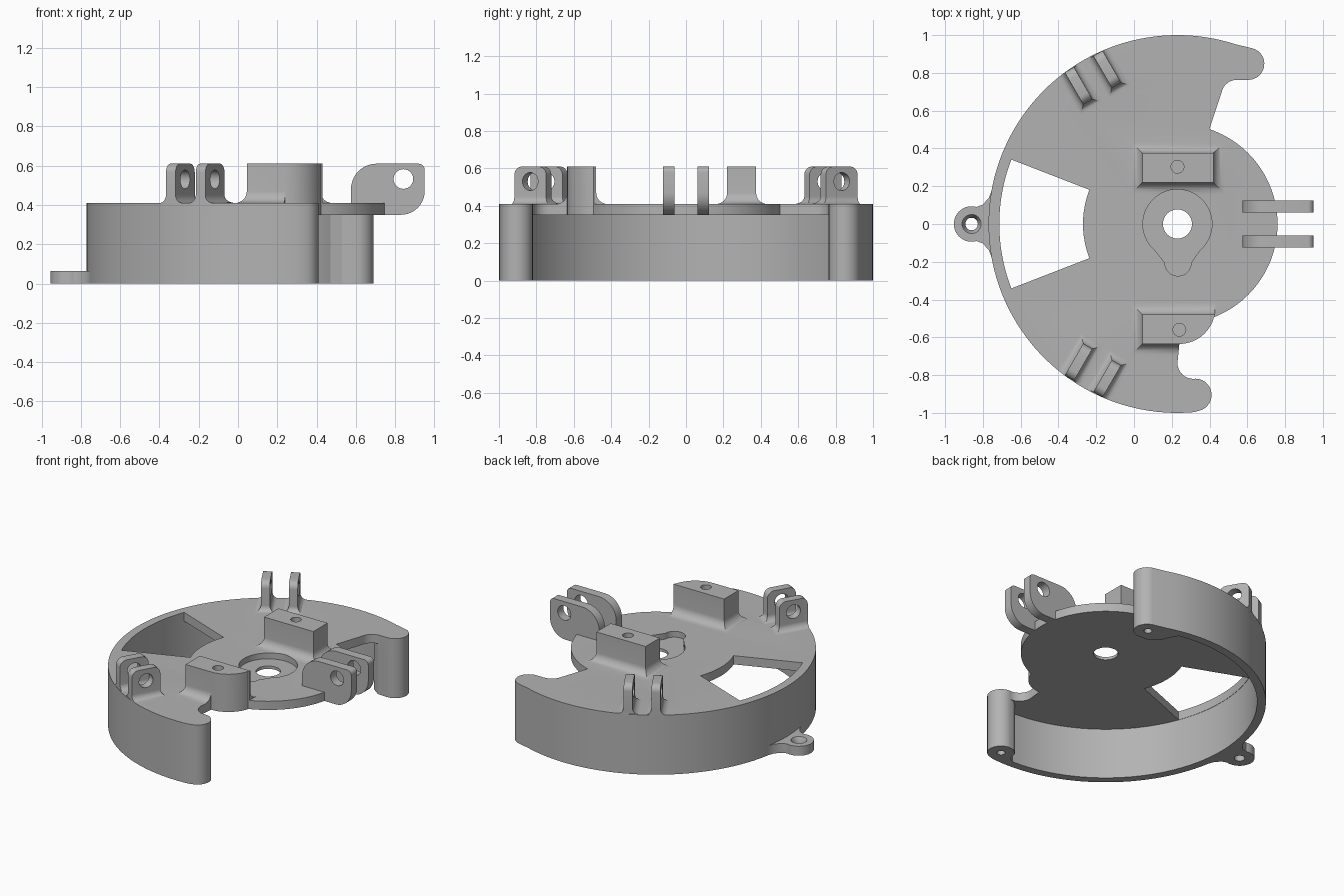
import bpy, bmesh
from math import sin, cos, radians, pi
from mathutils import Matrix, Vector

cube = bpy.data.objects.get("Cube")
if cube:
    bpy.data.objects.remove(cube)

grey = bpy.data.materials.new("plain grey")
grey.use_nodes = True
GREY = (0.45, 0.45, 0.45, 1)
grey.diffuse_color = GREY
grey.node_tree.nodes["Principled BSDF"].inputs["Base Color"].default_value = GREY

HUB = 0.23               # x of the disc centre
BASE, DECK, TOP = 0.35, 0.41, 0.61


def arc(cx, cy, r, a0, a1, n=10):
    steps = [radians(a0 + (a1 - a0) * i / n) for i in range(n + 1)]
    return [(cx + r * cos(a), cy + r * sin(a)) for a in steps]


def finish(name, bm, matrix=None):
    if matrix:
        bm.transform(matrix)
    bmesh.ops.recalc_face_normals(bm, faces=bm.faces[:])
    mesh = bpy.data.meshes.new(name)
    bm.to_mesh(mesh)
    bm.free()
    mesh.materials.append(grey)
    obj = bpy.data.objects.new(name, mesh)
    bpy.context.collection.objects.link(obj)
    return obj


def loft(name, rings, matrix=None, bevel=0):
    """Skin a stack of matching rings and cap both ends."""
    bm = bmesh.new()
    loops = [[bm.verts.new(p) for p in ring] for ring in rings]
    for lo, hi in zip(loops, loops[1:]):
        for i in range(len(lo)):
            j = (i + 1) % len(lo)
            bm.faces.new((lo[i], lo[j], hi[j], hi[i]))
    bm.faces.new(loops[0][::-1])
    cap = bm.faces.new(loops[-1])
    if bevel:            # round the two end edges of the top
        ends = [e for e in cap.edges if abs(e.verts[0].co.x - e.verts[1].co.x) < 1e-5]
        bmesh.ops.bevel(bm, geom=ends, offset=bevel, segments=6, profile=0.5, affect='EDGES')
    return finish(name, bm, matrix)


def prism(name, pts, z0, z1, matrix=None):
    return loft(name, [[(x, y, z) for x, y in pts] for z in (z0, z1)], matrix)


def cylinder(name, x, y, r, z0, z1, matrix=None, n=32):
    return prism(name, arc(x, y, r, 0, 360 - 360 / n, n - 1), z0, z1, matrix)


def flared_block(name, box, r, flare, matrix=None, bevel=0):
    """Block with a concave fillet at its foot; flare switches it per side."""
    x0, x1, y0, y1 = box
    rings = []
    heights = [(r, BASE + 0.02)]
    heights += [(r * (1 - sin(a)), DECK + r * (1 - cos(a))) for a in [i * pi / 16 for i in range(9)]]
    heights += [(0, TOP)]
    for d, z in heights:
        l, rt, f, b = [d * s for s in flare]
        rings.append([(x0 - l, y0 - f, z), (x1 + rt, y0 - f, z),
                      (x1 + rt, y1 + b, z), (x0 - l, y1 + b, z)])
    return loft(name, rings, matrix, bevel)


def combine(target, tool, operation):
    mod = target.modifiers.new("combine", 'BOOLEAN')
    mod.operation, mod.solver, mod.object = operation, 'EXACT', tool
    with bpy.context.temp_override(object=target, active_object=target):
        bpy.ops.object.modifier_apply(modifier=mod.name)
    bpy.data.objects.remove(tool)


# Shared outline pieces
upper_lobe = arc(0.605, 0.848, 0.085, -90, 75, 14)
rim = arc(HUB, 0, 1, 72, 275, 90)
lower_lobe = arc(0.325, -0.905, 0.086, -80, 90, 14)
outline = (arc(HUB, 0, 0.53, -67.8, 71.4, 48)
           + arc(0.545, 0.68, 0.083, 170, 90, 8)
           + upper_lobe + rim + lower_lobe
           + arc(0.315, -0.735, 0.085, 270, 180, 8)
           + arc(0.24, -0.445, 0.19, -90, -15, 10))

# Deck plate and hanging rim wall with thick ends
body = prism("housing", outline, BASE, DECK)
wall = prism("rim_wall", upper_lobe + rim + lower_lobe
             + [(0.29, -0.825), (0.25, -0.86), (0.235, -0.92)]
             + arc(HUB, 0, 0.945, 268, 79, 80)
             + [(0.44, 0.88), (0.47, 0.81), (0.53, 0.767)], 0, DECK)
combine(body, wall, 'UNION')

# Raised mounting blocks and paired rim lugs, trimmed to the outline
raised = [flared_block("rear_block", (0.045, 0.42, 0.22, 0.375), 0.06, (1, 1, 1, 1)),
          flared_block("front_block", (0.045, 0.43, -0.635, -0.48), 0.06, (1, 0, 1, 1))]
for angle in (120, -120):
    place = Matrix.Translation((HUB, 0, 0)) @ Matrix.Rotation(radians(angle), 4, 'Z')
    for t in (-0.0875, 0.0875):
        lug = flared_block("rim_lug", (0.797, 0.993, t - 0.028, t + 0.028), 0.04,
                           (1, 0, 1, 1), place, 0.045)
        hole = cylinder("lug_hole", 0.895, 0.53, 0.048, -0.2, 0.2,
                        place @ Matrix.Rotation(pi / 2, 4, 'X'))
        combine(lug, hole, 'DIFFERENCE')
        raised.append(lug)
for part in raised:
    combine(part, prism("trim", outline, 0, 1), 'INTERSECT')
    combine(body, part, 'UNION')

# Hinge prongs
upright = Matrix.Rotation(pi / 2, 4, 'X')
profile = ([(0.575, BASE)] + arc(0.83, 0.47, 0.12, -90, 0)
           + arc(0.92, 0.58, 0.03, 0, 90, 6) + arc(0.705, 0.48, 0.13, 90, 180))
for y in (-0.0925, 0.0925):
    prong = prism("hinge_prong", profile, y - 0.031, y + 0.031, upright)
    combine(prong, cylinder("prong_hole", 0.842, 0.532, 0.05, -0.3, 0.3, upright), 'DIFFERENCE')
    combine(body, prong, 'UNION')

# Screw ear with flared root and countersunk hole
root = [(-0.835, 0.09), (-0.80, 0.103), (-0.768, 0.14), (-0.745, 0.2)]
ear = prism("screw_ear", root[::-1] + arc(-0.86, 0, 0.094, 75, 285, 24)
            + [(x, -y) for x, y in root], 0, 0.065)
combine(body, ear, 'UNION')
sink = loft("countersink", [[(x, y, z) for x, y in arc(-0.86, 0, r, 0, 348.75, 31)]
                            for r, z in ((0.033, -0.1), (0.033, 0.03), (0.051, 0.066), (0.051, 0.1))])

# Window, keyhole recess, centre bore and screw holes
cuts = [sink,
        prism("window", arc(HUB, 0, 0.943, 158.8, 201.2, 20)
              + arc(HUB, 0, 0.5, 201.2, 158.8, 20), 0.3, 0.5),
        prism("recess", arc(HUB, 0, 0.183, -50, 230, 40)
              + arc(0.233, -0.205, 0.07, 180, 360, 16), 0.37, 0.5),
        cylinder("bore", HUB, 0, 0.077, 0.3, 0.5),
        cylinder("rear_block_hole", 0.23, 0.303, 0.034, 0.45, 0.7),
        cylinder("front_block_hole", 0.24, -0.56, 0.034, 0.45, 0.7),
        cylinder("upper_lobe_hole", 0.60, 0.85, 0.025, -0.1, 0.15),
        cylinder("lower_lobe_hole", 0.325, -0.905, 0.025, -0.1, 0.15)]
for cut in cuts:
    combine(body, cut, 'DIFFERENCE')

# Smooth the curved walls, keep the edges crisp
for obj in bpy.context.selected_objects:
    obj.select_set(False)
body.select_set(True)
bpy.context.view_layer.objects.active = body
bpy.ops.object.shade_smooth_by_angle(angle=radians(30))
